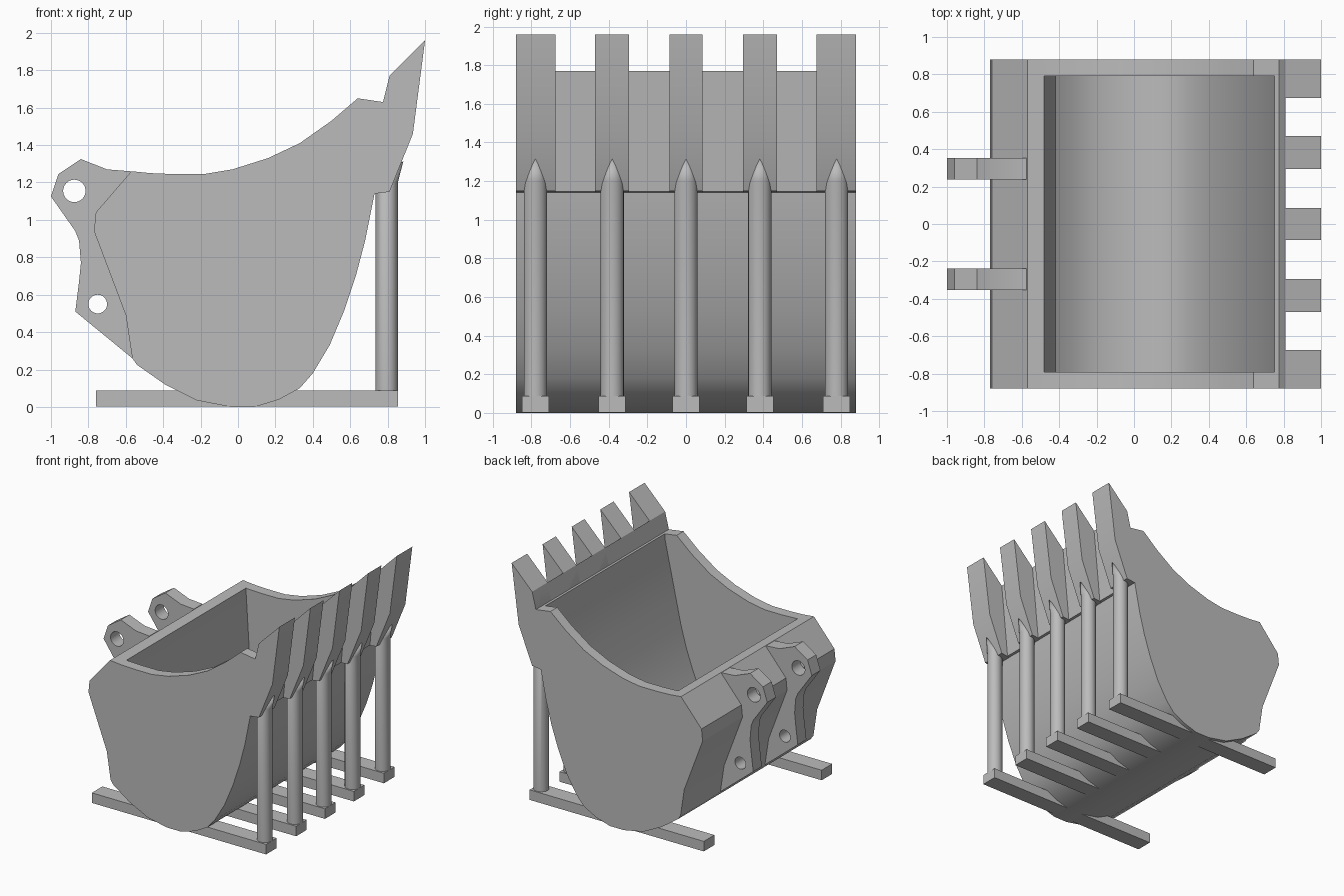
import bpy, bmesh, math

cube = bpy.data.objects.get("Cube")
if cube:
    bpy.data.objects.remove(cube, do_unlink=True)

grey = bpy.data.materials.new("plain_grey")
grey.use_nodes = True
grey.diffuse_color = (0.5, 0.5, 0.5, 1)
grey.node_tree.nodes["Principled BSDF"].inputs["Base Color"].default_value = (0.5, 0.5, 0.5, 1)


def finish(name, bm):
    bmesh.ops.recalc_face_normals(bm, faces=bm.faces)
    mesh = bpy.data.meshes.new(name)
    bm.to_mesh(mesh)
    bm.free()
    mesh.materials.append(grey)
    obj = bpy.data.objects.new(name, mesh)
    bpy.context.collection.objects.link(obj)
    return obj


def prism(name, profile, y0, y1):
    """Extrude an (x, z) profile from y0 to y1."""
    bm = bmesh.new()
    face = bm.faces.new([bm.verts.new((x, y0, z)) for x, z in profile])
    new = bmesh.ops.extrude_face_region(bm, geom=[face])["geom"]
    verts = [v for v in new if isinstance(v, bmesh.types.BMVert)]
    bmesh.ops.translate(bm, verts=verts, vec=(0, y1 - y0, 0))
    return finish(name, bm)


def circle(cx, cz, r, n=32):
    return [(cx + r * math.cos(i * math.tau / n), cz + r * math.sin(i * math.tau / n))
            for i in range(n)]


def activate(obj):
    bpy.ops.object.select_all(action='DESELECT')
    obj.select_set(True)
    bpy.context.view_layer.objects.active = obj


def cut(obj, cutter):
    mod = obj.modifiers.new("cut", 'BOOLEAN')
    mod.operation = 'DIFFERENCE'
    mod.solver = 'EXACT'
    mod.object = cutter
    activate(obj)
    bpy.ops.object.modifier_apply(modifier=mod.name)
    bpy.data.objects.remove(cutter, do_unlink=True)


def smooth(obj, degrees=25):
    activate(obj)
    bpy.ops.object.shade_smooth_by_angle(angle=math.radians(degrees))


# Bucket body with its hollow
back = [(-.57, 1.26), (-.76, 1.04), (-.77, .94), (-.6, .49), (-.565, .26)]
belly = [(-.54, .225), (-.39, .12), (-.22, .035), (-.04, 0), (.09, 0), (.22, .04), (.33, .1),
         (.4, .18), (.49, .33), (.57, .52), (.63, .7), (.68, .89), (.73, 1.14)]
rim = [(.775, 1.63), (.64, 1.65), (.5, 1.53), (.33, 1.41), (.16, 1.33), (-.03, 1.27),
       (-.18, 1.245), (-.35, 1.245), (-.47, 1.25)]
hollow = [(-.48, 2), (-.48, 1.25), (-.42, .27), (-.33, .19), (-.2, .12), (-.04, .09), (.09, .09),
          (.18, .12), (.27, .17), (.33, .23), (.41, .37), (.49, .56), (.55, .73), (.6, .91),
          (.65, 1.14), (.75, 1.6), (.75, 2)]
bucket = prism("bucket", back + belly + rim, -.88, .88)
cut(bucket, prism("hollow_cutter", hollow, -.79, .79))
smooth(bucket, 22)

# Cutting lip and teeth
prism("cutting_lip", [(.725, 1.14), (.75, 1.145), (.81, 1.77), (.775, 1.63)], -.875, .875)
tooth = [(.73, 1.14), (.81, 1.15), (.935, 1.46), (1, 1.96), (.81, 1.77), (.775, 1.63)]
for i, (y0, y1) in enumerate([(-.88, -.675), (-.47, -.295), (-.085, .085),
                              (.295, .47), (.675, .88)]):
    smooth(prism(f"tooth_{i + 1}", tooth, y0, y1), 20)

# Mounting lugs with pin holes
lug = [(-.575, 1.26), (-.7, 1.27), (-.84, 1.325), (-.96, 1.245), (-1, 1.125), (-.87, .94),
       (-.85, .89), (-.84, .77), (-.85, .67), (-.87, .51), (-.565, .26), (-.55, .5), (-.6, .94)]
for side, y in (("back", .295), ("front", -.295)):
    obj = prism(f"{side}_lug", lug, y - .057, y + .057)
    for x, z, r in ((-.875, 1.155, .06), (-.75, .55, .05)):
        cut(obj, prism("pin_cutter", circle(x, z, r), y - .2, y + .2))
    smooth(obj)


# Stand: foot bars and posts whose tips lean into the teeth
def post(name, y):
    bm = bmesh.new()
    rings = [[bm.verts.new((x, y + d, z)) for x, d in circle(.795, 0, .06, 24)]
             for z in (.08, 1.2)]
    tip = bm.verts.new((.884, y, 1.315))
    bm.faces.new(rings[0])
    for i in range(24):
        j = (i + 1) % 24
        bm.faces.new((rings[0][i], rings[0][j], rings[1][j], rings[1][i]))
        bm.faces.new((rings[1][i], rings[1][j], tip))
    smooth(finish(name, bm), 40)


for i, y in enumerate((-.78, -.382, 0, .382, .78)):
    x0 = -.76 if i in (0, 4) else .05
    prism(f"foot_bar_{i + 1}", [(x0, .003), (.855, .003), (.855, .087), (x0, .087)],
          y - .07, y + .07)
    post(f"post_{i + 1}", y)
